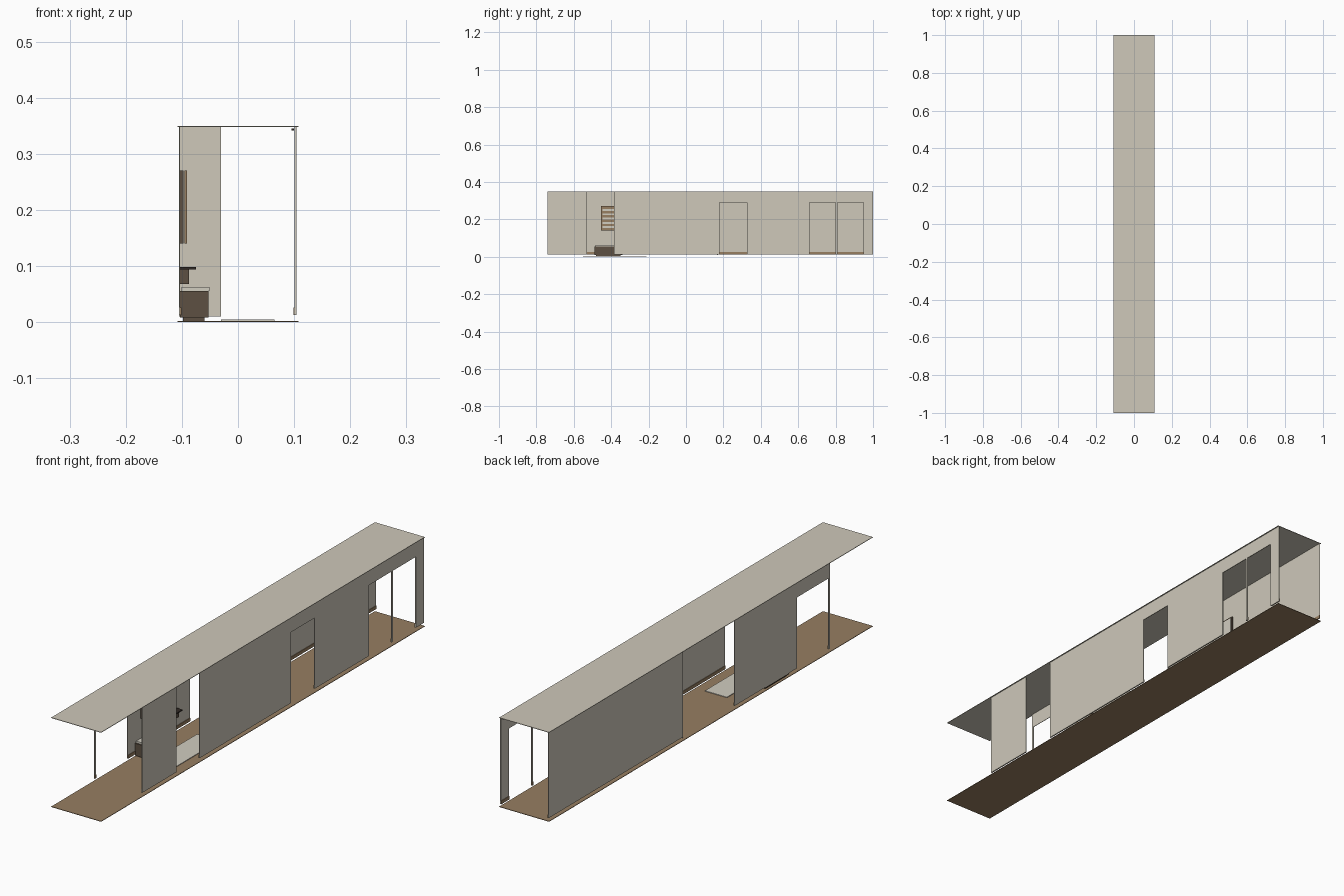
import bpy
import bmesh

cube = bpy.data.objects.get("Cube")
if cube:
    bpy.data.objects.remove(cube, do_unlink=True)


def material(name, rgb):
    m = bpy.data.materials.new(name)
    m.use_nodes = True
    m.diffuse_color = (*rgb, 1)
    m.node_tree.nodes["Principled BSDF"].inputs["Base Color"].default_value = (*rgb, 1)
    return m


PLASTER = material("warm plaster", (0.62, 0.58, 0.49))
WOOD = material("tan wood", (0.31, 0.21, 0.12))
BROWN = material("dark brown wood", (0.11, 0.08, 0.055))
DARK = material("near black wood", (0.03, 0.022, 0.018))
FABRIC = material("cream fabric", (0.64, 0.61, 0.53))


def boxes(name, mat, *spans):
    """One object made of boxes, each given as x, y and z ranges."""
    bm = bmesh.new()
    for span in spans:
        verts = bmesh.ops.create_cube(bm, size=1)["verts"]
        for v in verts:
            for i, (lo, hi) in enumerate(span):
                v.co[i] = lo if v.co[i] < 0 else hi
    mesh = bpy.data.meshes.new(name)
    bm.to_mesh(mesh)
    bm.free()
    mesh.materials.append(mat)
    ob = bpy.data.objects.new(name, mesh)
    bpy.context.collection.objects.link(ob)
    return ob


BOTTOM, HEAD, TOP = 0.013, 0.29, 0.348


def wall(side, x, inner, solid, lintels):
    """Wall segments with door heads and an inner skirting board."""
    full = [(x, y, (BOTTOM, TOP)) for y in solid]
    heads = [(x, y, (HEAD, TOP)) for y in lintels]
    boxes(side + "_wall", PLASTER, *full, *heads)
    boxes(side + "_skirting", WOOD, *[(inner, y, (BOTTOM, 0.026)) for y in solid])


# Floor and roof slabs
WIDTH, LENGTH = (-0.108, 0.108), (-1, 1)
boxes("floor", WOOD, (WIDTH, LENGTH, (0, 0.002)))
boxes("roof", PLASTER, (WIDTH, LENGTH, (0.348, 0.35)))

# Long walls, with doorways and full-height gaps
wall("left", (0.101, 0.104), (0.099, 0.101),
     [(-0.74, -0.53), (-0.385, 0.18), (0.325, 0.66), (0.80, 0.81), (0.95, 1)],
     [(0.18, 0.325), (0.66, 0.80), (0.81, 0.95)])
wall("right", (-0.105, -0.103), (-0.103, -0.101),
     [(-0.74, -0.73), (-0.535, -0.15), (0.167, 1)],
     [(-0.73, -0.535)])

# Short cross wall and ceiling rail
boxes("partition", PLASTER, ((-0.105, -0.03), (0.167, 0.17), (0.01, TOP)))
boxes("curtain_rail", DARK, ((0.095, 0.1), (0.66, 0.95), (0.342, 0.345)))

# Bench with plinth and cushion
boxes("bench", BROWN,
      ((-0.103, -0.053), (-0.49, -0.34), (0.008, 0.056)),
      ((-0.098, -0.06), (-0.48, -0.35), (0.002, 0.008)))
boxes("bench_cushion", FABRIC, ((-0.101, -0.051), (-0.485, -0.345), (0.056, 0.063)))

# Wall panel above the bench
boxes("panel_back", BROWN, ((-0.103, -0.097), (-0.455, -0.37), (0.14, 0.27)))
boxes("panel_front", WOOD, ((-0.095, -0.091), (-0.455, -0.37), (0.14, 0.27)))
boxes("panel_inlay", FABRIC,
      *[((-0.091, -0.0905), (-0.447, -0.378), (z, z + 0.01))
        for z in (0.153 + i * 0.023 for i in range(5))])

# Wall console with overhanging top
boxes("console", BROWN, ((-0.103, -0.087), (-0.33, -0.24), (0.068, 0.094)))
boxes("console_top", DARK, ((-0.103, -0.075), (-0.335, -0.235), (0.094, 0.098)))

# Framed mirror in the rear room
boxes("mirror_frame", BROWN, ((-0.103, -0.097), (0.36, 0.475), (0.14, 0.25)))
boxes("mirror_face", FABRIC, ((-0.097, -0.096), (0.365, 0.47), (0.145, 0.245)))

# Rug
boxes("rug", FABRIC, ((-0.03, 0.065), (-0.55, -0.21), (0.002, 0.0045)))
